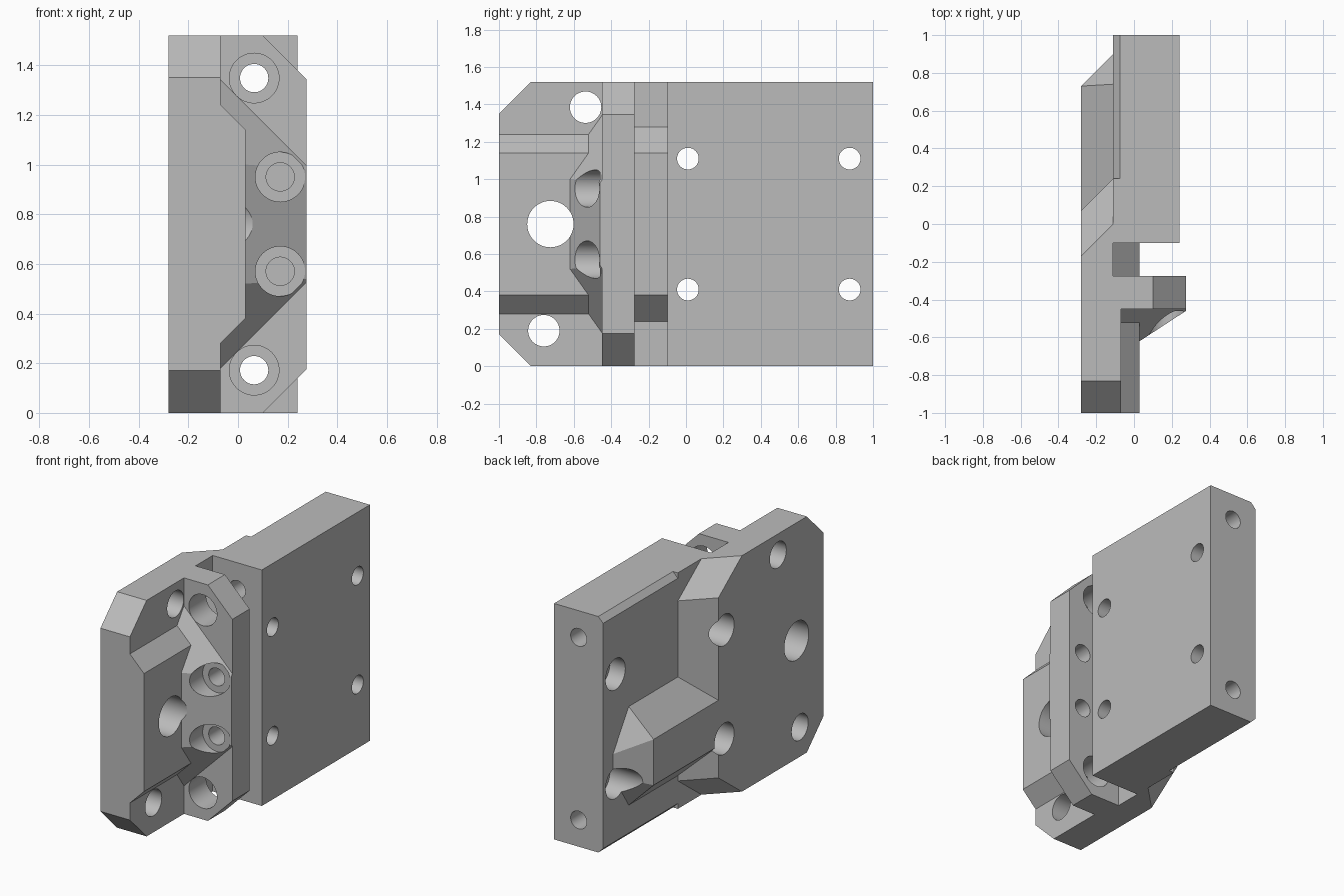
import bpy
import bmesh
import math
from mathutils import Matrix, Vector

if "Cube" in bpy.data.objects:
    bpy.data.objects.remove(bpy.data.objects["Cube"])

H = 1.52          # overall height
parts, cutters = [], []

grey = bpy.data.materials.new("machined grey")
grey.use_nodes = True
colour = (0.5, 0.5, 0.5, 1)
grey.diffuse_color = colour
grey.node_tree.nodes["Principled BSDF"].inputs["Base Color"].default_value = colour


def add_object(name, bm, group):
    bmesh.ops.recalc_face_normals(bm, faces=bm.faces)
    mesh = bpy.data.meshes.new(name)
    bm.to_mesh(mesh)
    bm.free()
    mesh.materials.append(grey)
    obj = bpy.data.objects.new(name, mesh)
    bpy.context.collection.objects.link(obj)
    group.append(obj)
    return obj


def hull(name, points, group=parts):
    """Convex solid around a few corner points."""
    bm = bmesh.new()
    for p in points:
        bm.verts.new(p)
    bmesh.ops.convex_hull(bm, input=bm.verts)
    bmesh.ops.dissolve_limit(bm, angle_limit=0.005, verts=bm.verts, edges=bm.edges)
    return add_object(name, bm, group)


def mirrored(points):
    """Add the copies reflected about mid height."""
    return points + [(x, y, H - z) for x, y, z in points]


def along_y(outline, y0, y1):
    return mirrored([(x, y, z) for x, z in outline for y in (y0, y1)])


def along_x(outline, x0, x1):
    return mirrored([(x, y, z) for y, z in outline for x in (x0, x1)])


def bore(axis, centre, radius, start, end):
    """Round cutter along x (centre is y, z) or along y (centre is x, z)."""
    bm = bmesh.new()
    bmesh.ops.create_cone(bm, cap_ends=True, segments=48, radius1=radius,
                          radius2=radius, depth=end - start)
    mid = (start + end) / 2
    a, z = centre
    if axis == "x":
        place = Matrix.Translation((mid, a, z)) @ Matrix.Rotation(math.pi / 2, 4, "Y")
    else:
        place = Matrix.Translation((a, mid, z)) @ Matrix.Rotation(math.pi / 2, 4, "X")
    bmesh.ops.transform(bm, matrix=place, verts=bm.verts)
    add_object("bore_cutter", bm, cutters)


# Main block, front plate and cross flange
hull("main_block", along_y([(-0.11, 0), (0.24, 0)], -0.1, 1))
hull("front_plate", along_x([(-1, 0.17), (-0.83, 0), (-0.45, 0)], -0.28, -0.07))
hull("cross_flange", along_y([(-0.28, 0), (0.1, 0), (0.275, 0.175)], -0.45, -0.275))

# Raised pad on the plate and the neck that joins flange to block
hull("raised_pad", along_y([(-0.07, 0.28), (0.03, 0.38)], -1, -0.45))
hull("neck", along_y([(-0.11, 0.24), (0.03, 0.38)], -0.275, -0.1))

# Tapered gusset between pad and flange
hull("gusset", mirrored([(-0.07, -0.45, 1.34), (0.275, -0.45, 0.995),
                         (0.275, -0.46, 0.98), (0.03, -0.62, 1.0),
                         (-0.07, -0.62, 1.1)]))

# Side wall with a sloped trailing edge
outer = [(-0.275, 0), (-0.17, 0), (0.07, 0.18)]
inner = [(-0.275, 0), (0, 0), (0.24, 0.18)]
hull("side_wall", mirrored([(-0.28, y, z) for y, z in outer] +
                           [(-0.11, y, z) for y, z in inner]))

# Faceted arm on the side of the block
hull("side_arm", [(-0.28, y, z) for y in (0, 0.73) for z in (0.385, 0.68)] +
     [(-0.11, y, z) for y in (0, 0.74) for z in (0.215, 0.85)] +
     [(-0.11, 0.9, z) for z in (0.46, 0.605)])

# Wedges that bevel the long edges of the block
for z, inward in ((0, 1), (H, -1)):
    section = [(-0.15, z - inward * 0.04), (-0.035, z - inward * 0.04),
               (-0.15, z + inward * 0.075)]
    hull("bevel_cutter", [(x, y, h) for x, h in section for y in (0.24, 1.1)], cutters)

# Holes that repeat at top and bottom
for sign in (1, -1):
    mid = H / 2
    for y in (0.01, 0.875):
        z = mid + sign * 0.35
        bore("x", (y, z), 0.058, -0.6, 0.6)
        bore("x", (y, z), 0.1, -0.6, 0)
    z = mid + sign * 0.588
    bore("y", (0.065, z), 0.1, -1.2, -0.15)
    bore("y", (0.065, z), 0.057, -0.2, 1.2)
    z = mid + sign * 0.19
    bore("y", (0.17, z), 0.1, -1.2, -0.46)
    bore("y", (0.17, z), 0.057, -0.7, -0.15)

# Holes through the front plate
bore("x", (-0.537, 1.385), 0.084, -0.6, 0.6)
bore("x", (-0.76, 0.19), 0.084, -0.6, 0.6)
bore("x", (-0.725, 0.76), 0.124, -0.6, 0.6)


def bounds(obj):
    cols = list(zip(*[v.co for v in obj.data.vertices]))
    return [min(c) for c in cols], [max(c) for c in cols]


def touches(a, b):
    (a0, a1), (b0, b1) = bounds(a), bounds(b)
    return all(a0[i] < b1[i] and b0[i] < a1[i] for i in range(3))


# Cut the parts, then bake the result
for part in parts:
    for cutter in cutters:
        if touches(part, cutter):
            mod = part.modifiers.new("cut", "BOOLEAN")
            mod.operation = "DIFFERENCE"
            mod.solver = "EXACT"
            mod.object = cutter
bpy.context.view_layer.update()
graph = bpy.context.evaluated_depsgraph_get()
baked = [bpy.data.meshes.new_from_object(p.evaluated_get(graph)) for p in parts]
for part, mesh in zip(parts, baked):
    part.modifiers.clear()
    part.data = mesh
for cutter in cutters:
    bpy.data.objects.remove(cutter)

# Smooth bores with crisp edges
bpy.ops.object.select_all(action="DESELECT")
for part in parts:
    part.select_set(True)
bpy.context.view_layer.objects.active = parts[0]
bpy.ops.object.shade_smooth_by_angle(angle=math.radians(20))
